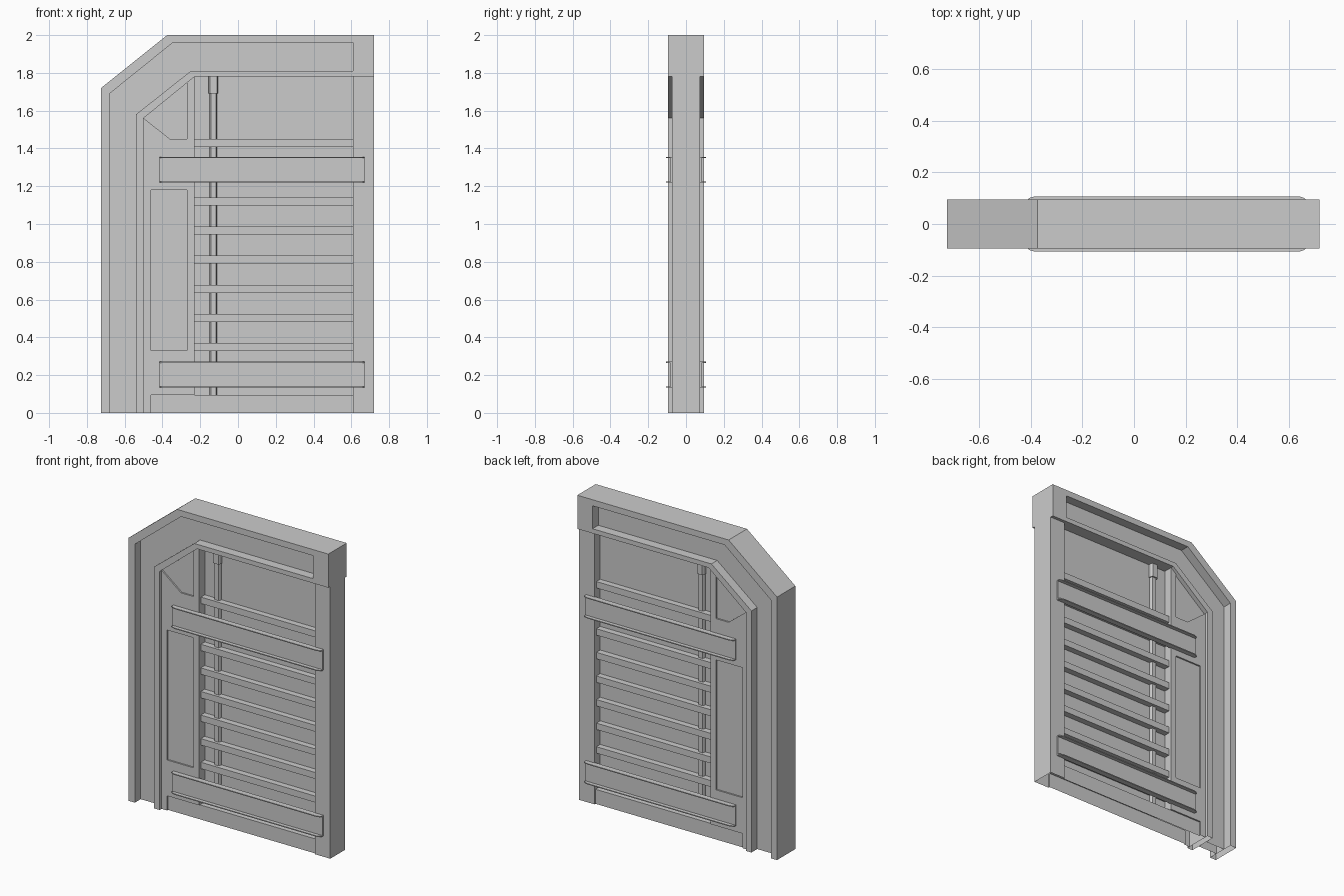
import bpy, bmesh

cube = bpy.data.objects.get("Cube")
if cube:
    bpy.data.objects.remove(cube, do_unlink=True)

GREY = (0.6, 0.6, 0.6, 1)
grey = bpy.data.materials.new("plain grey")
grey.use_nodes = True
grey.diffuse_color = GREY
grey.node_tree.nodes["Principled BSDF"].inputs["Base Color"].default_value = GREY


def make_object(name, bm):
    bmesh.ops.recalc_face_normals(bm, faces=bm.faces)
    mesh = bpy.data.meshes.new(name)
    bm.to_mesh(mesh)
    bm.free()
    mesh.materials.append(grey)
    obj = bpy.data.objects.new(name, mesh)
    bpy.context.collection.objects.link(obj)
    return obj


def extrude(name, points, shift):
    """Solid made by sweeping a flat outline along a vector."""
    bm = bmesh.new()
    face = bm.faces.new([bm.verts.new(p) for p in points])
    swept = bmesh.ops.extrude_face_region(bm, geom=[face])["geom"]
    verts = [g for g in swept if isinstance(g, bmesh.types.BMVert)]
    bmesh.ops.translate(bm, verts=verts, vec=shift)
    return make_object(name, bm)


def slab(name, outline, y0, y1):
    return extrude(name, [(x, y0, z) for x, z in outline], (0, y1 - y0, 0))


def box(name, x0, x1, y0, y1, z0, z1):
    return slab(name, [(x0, z0), (x0, z1), (x1, z1), (x1, z0)], y0, y1)


def open_bottom(obj):
    """The shell has no faces on the floor."""
    bm = bmesh.new()
    bm.from_mesh(obj.data)
    floor = [f for f in bm.faces if all(abs(v.co.z) < 1e-4 for v in f.verts)]
    bmesh.ops.delete(bm, geom=floor, context="FACES_ONLY")
    bm.to_mesh(obj.data)
    bm.free()


# Outer frame: raised rims around a deep groove
outer = [(-.725, 0), (-.725, 1.72), (-.375, 2), (.72, 2), (.72, 1.78),
         (-.23, 1.78), (-.5, 1.56), (-.5, 0)]
groove = [(-.54, 0), (-.54, 1.58), (-.25, 1.81), (.61, 1.81),
          (.61, 1.96), (-.345, 1.96), (-.68, 1.69), (-.68, 0)]
open_bottom(slab("frame_rims", outer + groove, -.095, .095))
open_bottom(slab("frame_groove_floor", groove, -.035, .035))

# Door body: wide stile, bottom rail and narrow post
body = slab("door_body", [(-.5, 0), (-.5, 1.56), (-.23, 1.78), (-.23, .095), (.61, .095),
                          (.61, 1.78), (.72, 1.78), (.72, 0)], -.075, .075)

# Shallow sunk panels on both faces of the door body
sunk_panels = [
    [(-.46, .33), (-.46, 1.18), (-.27, 1.18), (-.27, .33)],
    [(-.52, 1.576), (-.52, 1.7), (-.27, 1.9), (-.27, 1.45), (-.36, 1.45)],
    [(-.46, -.1), (-.46, .0955), (.61, .0955), (.61, -.1)],
]
for outline in sunk_panels:
    for y0, y1 in ((-.1, -.065), (.065, .1)):
        cutter = slab("panel_cutter", outline, y0, y1)
        cutter.hide_render = True
        cut = body.modifiers.new("sunk_panel", "BOOLEAN")
        cut.operation = "DIFFERENCE"
        cut.solver = "EXACT"
        cut.object = cutter
        bpy.context.view_layer.objects.active = body
        bpy.ops.object.modifier_apply(modifier=cut.name)
        bpy.data.objects.remove(cutter, do_unlink=True)
open_bottom(body)

# Thin infill sheet behind the slats
box("infill_sheet", -.235, .615, -.015, .015, .09, 1.785)

# Horizontal slats
for i in range(9):
    z = .173 + i * .1543 if i else .173
    box("slat", -.232, .612, -.055, .055, z, z + .042)


# Upright rod with chamfered corners and a wider socket at the top
def rod(name, half, chamfer, z0, z1):
    a, b = half, half - chamfer
    ring = [(-a, -b), (-b, -a), (b, -a), (a, -b), (a, b), (b, a), (-b, a), (-a, b)]
    extrude(name, [(x - .13, y * 1.8, z0) for x, y in ring], (0, 0, z1 - z0))


rod("upright_rod", .02, .006, .09, 1.7)
rod("rod_socket", .025, .006, 1.69, 1.785)

# Channel-shaped cross bars with thin round-cornered lips, front and back
for side in (-1, 1):
    for z in (.137, 1.222):
        box("cross_bar", -.415, .67, *sorted((side * .07, side * .083)), z, z + .132)
        lip = [(-.415, .07), (-.415, .092), (-.405, .101), (-.385, .107),
               (.64, .107), (.66, .101), (.67, .092), (.67, .07)]
        for lip_z in (z - .002, z + .128):
            extrude("cross_bar_lip", [(x, side * y, lip_z) for x, y in lip], (0, 0, .006))
